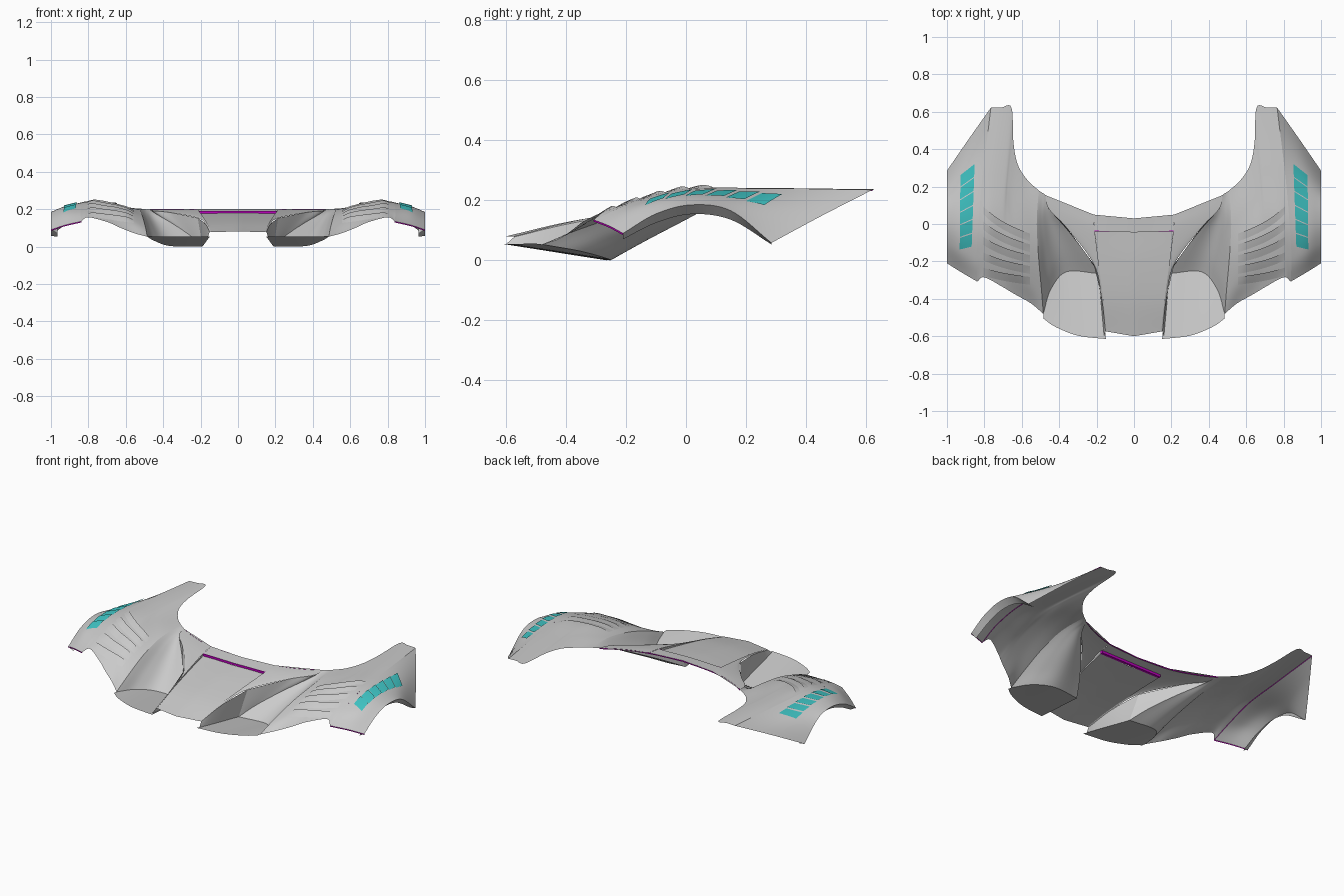
import bpy, math
from mathutils import Vector
from mathutils.bvhtree import BVHTree

if "Cube" in bpy.data.objects:
    bpy.data.objects.remove(bpy.data.objects["Cube"])


def spline(pts, n):
    """Smooth curve through the points, sampled at n + 1 places."""
    p = [Vector(q) for q in pts]
    p = [2 * p[0] - p[1]] + p + [2 * p[-1] - p[-2]]
    out = []
    for k in range(n + 1):
        f = k / n * (len(p) - 3)
        i = min(int(f), len(p) - 4)
        t = f - i
        a, b, c, d = p[i:i + 4]
        out.append(0.5 * (2 * b + (c - a) * t + (2 * a - 5 * b + 4 * c - d) * t ** 2
                          + (3 * b - a - 3 * c + d) * t ** 3))
    return out


def material(name, colour):
    m = bpy.data.materials.new(name)
    m.diffuse_color = colour
    m.use_nodes = True
    m.node_tree.nodes["Principled BSDF"].inputs["Base Color"].default_value = m.diffuse_color
    return m


def make(name, verts, faces, mat=None):
    """Mesh object for the right half, mirrored to the left."""
    me = bpy.data.meshes.new(name)
    me.from_pydata(verts, [], faces)
    ob = bpy.data.objects.new(name, me)
    bpy.context.collection.objects.link(ob)
    if mat:
        me.materials.append(mat)
    mod = ob.modifiers.new("Mirror", 'MIRROR')
    mod.merge_threshold = 0.0005
    bpy.context.view_layer.objects.active = ob
    ob.select_set(True)
    bpy.ops.object.shade_smooth_by_angle(angle=math.radians(35))
    ob.select_set(False)
    return ob


def grid_faces(rows, cols):
    return [(r * cols + i, (r + 1) * cols + i, (r + 1) * cols + i + 1, r * cols + i + 1)
            for r in range(rows - 1) for i in range(cols - 1)]


def loft(name, rails, along=32, step=6, mat=None):
    """Surface through front-to-back rails, ordered from the centre outwards."""
    sampled = [spline(r, along) for r in rails]
    n = (len(rails) - 1) * step
    columns = [spline([s[i] for s in sampled], n) for i in range(along + 1)]
    verts = [columns[i][r] for r in range(n + 1) for i in range(along + 1)]
    faces = grid_faces(n + 1, along + 1)
    make(name, verts, faces, mat)
    return verts, faces


teal = material("teal", (0.05, 0.55, 0.55, 1))
magenta = material("magenta", (0.5, 0.0, 0.5, 1))

# Hood: recessed centre panel, strip behind it, and flared sides
centre = [(0, -.6, .08), (0, -.4, .127), (0, -.2, .16), (0, -.045, .179)]
panel = [(.145, -.575, .079), (.165, -.4, .122), (.19, -.2, .155), (.21, -.035, .178)]
rim = [(.145, -.575, .08), (.165, -.4, .125), (.19, -.2, .164), (.21, -.035, .192), (.215, .05, .2)]
hood_edge = [(.152, -.573, .078), (.173, -.4, .12), (.215, -.215, .153),
             (.36, -.02, .182), (.455, .08, .192), (.475, .155, .2)]
loft("hood_panel", [centre, panel])
loft("hood_rear_strip", [[(0, -.045, .193), (0, .03, .202)], [(.21, -.035, .192), (.215, .05, .2)]], 4)
loft("hood_side", [rim, hood_edge])
loft("panel_side_step", [panel, rim[:4]], 32, 1)

# Intake floors, sloping down to the rear
floor_rails = [
    [(.15, -.615, .055), (.19, -.265, 0)],
    [(.3, -.597, .055), (.36, -.255, .003)],
    [(.42, -.55, .055), (.445, -.35, .03)],
    [(.485, -.505, .056), (.485, -.48, .053)]]
loft("intake_floor", floor_rails, 8)

# Ducts rising from the floors over the hood
duct_inner = [(.19, -.265, 0), (.25, -.17, .055), (.34, -.05, .117), (.43, .06, .17), (.475, .155, .2)]
fender_inner = [(.485, -.48, .053), (.495, -.35, .105), (.51, -.18, .16), (.52, 0, .193), (.51, .18, .202)]
loft("duct", [
    duct_inner,
    [(.36, -.255, .003), (.39, -.15, .06), (.435, -.02, .127), (.47, .08, .177), (.48, .16, .2)],
    [(.445, -.35, .03), (.455, -.25, .075), (.475, -.11, .13), (.492, .03, .175), (.492, .168, .2)],
    fender_inner])
loft("intake_wall", [
    [(.152, -.573, .078), (.173, -.4, .12), (.215, -.215, .153)],
    [(.16, -.6, .054), (.178, -.4, .021), (.19, -.265, 0)]], 16)
loft("duct_wall", [hood_edge[2:], duct_inner])

# Fender tops, from the duct to the crease line
crease = [(.838, -.308, .135), (.842, -.18, .19), (.832, 0, .234), (.81, .25, .24), (.765, .622, .235)]
top = loft("fender_top", [
    fender_inner,
    [(.55, -.425, .07), (.57, -.29, .142), (.585, -.12, .193), (.59, .07, .21), (.57, .235, .207)],
    [(.62, -.385, .097), (.64, -.24, .17), (.65, -.07, .215), (.65, .12, .222), (.622, .32, .219)],
    [(.66, -.362, .115), (.67, -.21, .183), (.68, -.03, .224), (.675, .2, .23), (.645, .44, .228)],
    [(.7, -.338, .132), (.705, -.19, .19), (.712, 0, .232), (.69, .26, .236), (.655, .622, .235)],
    [(.8, -.285, .157), (.79, -.16, .202), (.78, 0, .239), (.752, .25, .241), (.712, .622, .237)],
    crease])

# Fender sides with the wheel arch edge and its inner lip
arch = [(1, -.21, .09), (1, -.1, .155), (1, .02, .185), (1, .15, .165), (1, .285, .058)]
side = loft("fender_side", [
    crease,
    [(.925, -.257, .115), (.928, -.14, .182), (.928, .01, .214), (.92, .2, .2), (.885, .452, .148)],
    arch], step=10)
lip = [(.965, y, z - d) for (x, y, z), d in zip(arch, (.02, .03, .031, .03, .005))]
loft("wheel_arch_lip", [arch, lip], step=1)

# Helper that lays a small patch on the fender surface
count = len(top[0])
surface = BVHTree.FromPolygons(top[0] + side[0],
                               top[1] + [tuple(i + count for i in f) for f in side[1]])


def drape(name, patches, mat=None):
    """Each patch maps (u, v) to x, y and height above the fender."""
    verts, faces, n, m = [], [], 12, 4
    for patch in patches:
        start = len(verts)
        for r in range(n + 1):
            for i in range(m + 1):
                x, y, h = patch(r / n, i / m)
                hit = surface.ray_cast(Vector((x, y, 1)), Vector((0, 0, -1)))[0]
                verts.append((x, y, (hit.z if hit else .2) + h))
        faces += [tuple(start + k for k in f) for f in grid_faces(n + 1, m + 1)]
    make(name, verts, faces, mat)


# Five curved cooling slats on each fender top
def slat(k):
    y_in, y_out = -.325 + .058 * k, -.275 + .082 * k

    def patch(u, v):
        s = 0.65 * u + 0.35 * u ** 3
        fade = min(1, 8 * u, 8 * (1 - u))
        return .557 + .25 * u, y_in + (y_out - y_in) * s + .042 * v, .001 + .009 * v * fade
    return patch


drape("fender_slats", [slat(k) for k in range(5)])


# Six teal vents along each fender side
def vent(k):
    def patch(u, v):
        t = (k + .04 + .92 * v) / 6
        y = -.13 + .43 * t + (u - .4) * (-.015 - .045 * t)
        return (.868 - .016 * t) + (.064 + .012 * t) * u, y, .002 + .005 * v
    return patch


drape("side_vents", [vent(k) for k in range(6)], teal)

# Magenta bar under the rear of the hood panel
bpy.ops.mesh.primitive_cube_add(size=1, location=(0, -.031, .184))
bar = bpy.context.object
bar.name = "hood_gap_bar"
bar.scale = (.42, .016, .015)
bar.data.materials.append(magenta)


# Thin magenta trims along the panel edges
def trim(name, pts, drop):
    path = spline(pts, 40)
    verts = [p + Vector((0, 0, h)) for h in (0, -drop) for p in path]
    make(name, verts, grid_faces(2, len(path)), magenta)


trim("hood_rear_trim", [(0, .03, .202), (.215, .05, .2), (.37, .1, .2), (.475, .155, .2)], .007)
trim("fender_crease_trim", crease, .004)
trim("fender_front_trim", [(.838, -.308, .135), (.925, -.257, .115), (1, -.21, .09)], .006)
